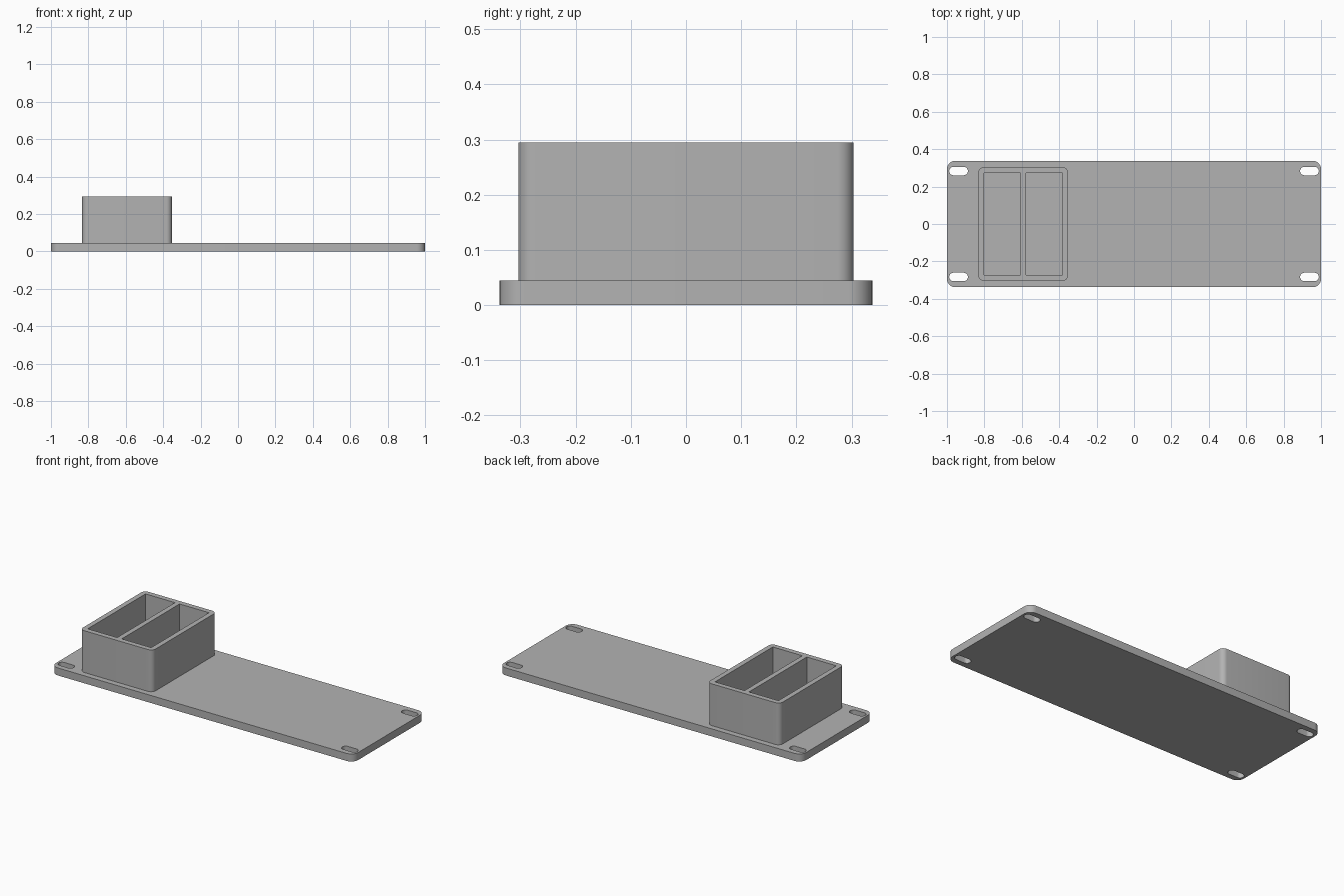
import bpy, bmesh
from math import cos, sin, pi

if "Cube" in bpy.data.objects:
    bpy.data.objects.remove(bpy.data.objects["Cube"])

grey = bpy.data.materials.new("plain grey")
grey.use_nodes = True
colour = (0.45, 0.45, 0.45, 1)
grey.diffuse_color = colour
grey.node_tree.nodes["Principled BSDF"].inputs["Base Color"].default_value = colour


def rounded_rect(cx, cy, w, d, r=0, steps=8):
    """Outline of a rectangle with rounded corners."""
    if r == 0:
        return [(cx + sx * w / 2, cy + sy * d / 2)
                for sx, sy in ((1, 1), (-1, 1), (-1, -1), (1, -1))]
    points = []
    for q, (sx, sy) in enumerate(((1, 1), (-1, 1), (-1, -1), (1, -1))):
        for i in range(steps + 1):
            a = (q + i / steps) * pi / 2
            points.append((cx + sx * (w / 2 - r) + r * cos(a),
                           cy + sy * (d / 2 - r) + r * sin(a)))
    return points


def extruded_part(name, outline, holes, z0, z1):
    """Solid made from an outline with holes, raised from z0 to z1."""
    bm = bmesh.new()
    for loop in [outline] + holes:
        verts = [bm.verts.new((x, y, z0)) for x, y in loop]
        for a, b in zip(verts, verts[1:] + verts[:1]):
            bm.edges.new((a, b))
    bmesh.ops.triangle_fill(bm, edges=bm.edges[:], use_beauty=True,
                            use_dissolve=False, normal=(0, 0, 1))
    top = bmesh.ops.extrude_face_region(bm, geom=bm.faces[:], use_keep_orig=True)
    raised = [g for g in top["geom"] if isinstance(g, bmesh.types.BMVert)]
    bmesh.ops.translate(bm, verts=raised, vec=(0, 0, z1 - z0))
    bmesh.ops.recalc_face_normals(bm, faces=bm.faces[:])
    mesh = bpy.data.meshes.new(name)
    bm.to_mesh(mesh)
    bm.free()
    mesh.materials.append(grey)
    obj = bpy.data.objects.new(name, mesh)
    bpy.context.collection.objects.link(obj)
    bpy.ops.object.select_all(action="DESELECT")
    obj.select_set(True)
    bpy.context.view_layer.objects.active = obj
    bpy.ops.object.shade_smooth_by_angle(angle=pi / 6)
    return obj


# Base plate with a mounting slot in each corner
thickness, height = 0.045, 0.295
slots = [rounded_rect(sx * 0.938, sy * 0.283, 0.1, 0.045, 0.0224)
         for sx in (-1, 1) for sy in (-1, 1)]
extruded_part("base_plate", rounded_rect(0, 0, 2, 0.676, 0.045),
              slots, 0, thickness)

# Open box with two pockets, seated slightly into the plate
box_x, wall, pocket = -0.593, 0.03, 0.195
pockets = [rounded_rect(box_x + s * (wall + pocket) / 2, 0, pocket, 0.546)
           for s in (-1, 1)]
extruded_part("divided_box", rounded_rect(box_x, 0, 0.48, 0.608, 0.03),
              pockets, thickness - 0.005, height)
